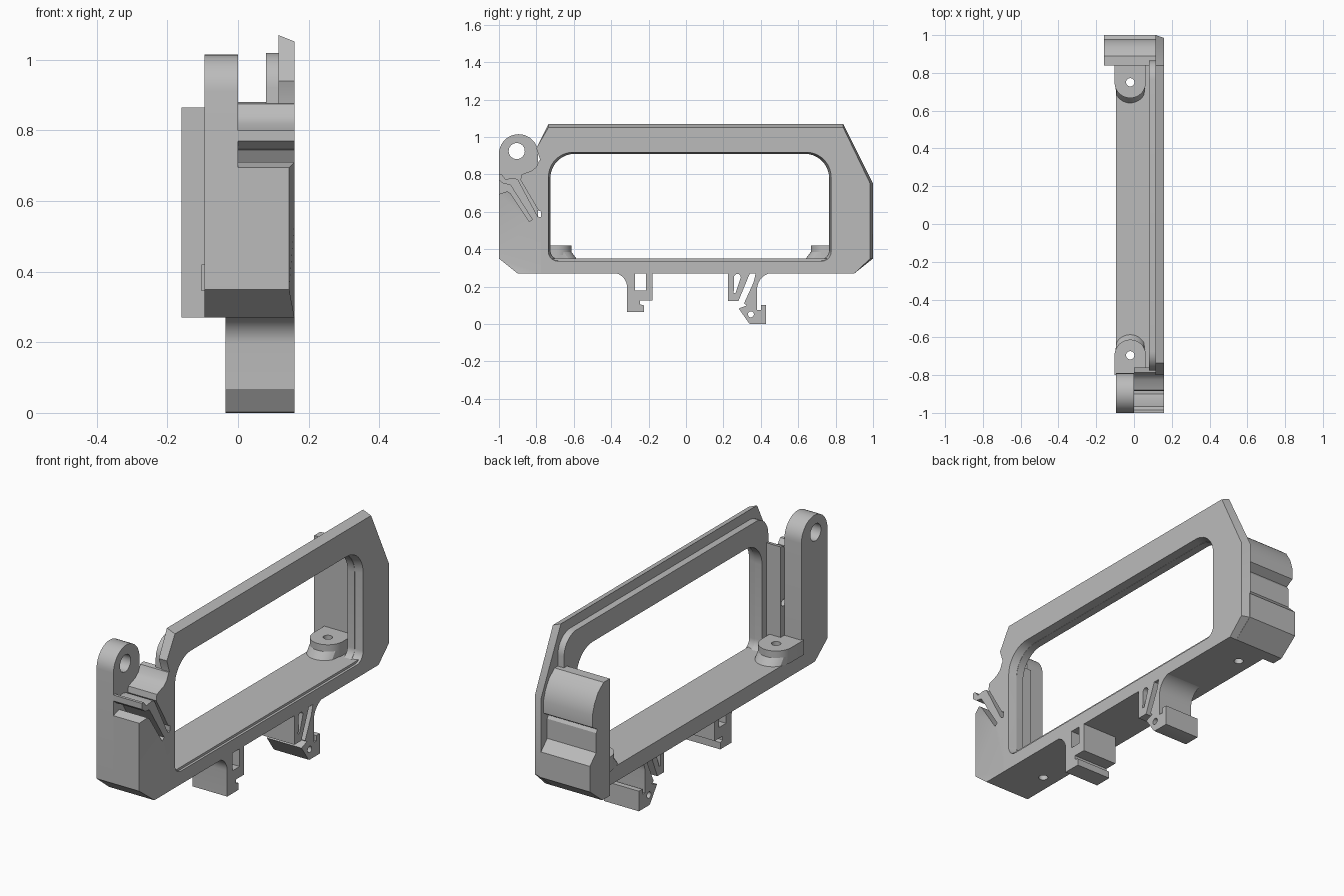
import bpy
from math import sin, cos, pi
from mathutils import Matrix

cube = bpy.data.objects.get("Cube")
if cube:
    bpy.data.objects.remove(cube)

grey = bpy.data.materials.new("plain grey")
grey.use_nodes = True
COLOUR = (0.5, 0.5, 0.5, 1)
grey.diffuse_color = COLOUR
grey.node_tree.nodes["Principled BSDF"].inputs["Base Color"].default_value = COLOUR

# Local (u, v, depth) becomes world (y, z, x)
SIDEWAYS = Matrix(((0, 0, 1, 0), (1, 0, 0, 0), (0, 1, 0, 0), (0, 0, 0, 1)))


def arc(u, v, r, start, end, n=10):
    angles = [(start + (end - start) * i / n) * pi / 180 for i in range(n + 1)]
    return [(u + r * cos(a), v + r * sin(a)) for a in angles]


def circle(u, v, r):
    return arc(u, v, r, 0, 350, 35)


def rounded_rect(u0, u1, v0, v1, low, high):
    return (arc(u0 + low, v0 + low, low, 180, 270) + arc(u1 - low, v0 + low, low, 270, 360)
            + arc(u1 - high, v1 - high, high, 0, 90) + arc(u0 + high, v1 - high, high, 90, 180))


def extrude(name, outlines, d0, d1, upright=False, reshape=None):
    """Extrude an outline with holes along x, or along z when upright."""
    curve = bpy.data.curves.new(name, 'CURVE')
    curve.dimensions = '2D'
    curve.fill_mode = 'BOTH'
    curve.extrude = (d1 - d0) / 2
    for points in outlines:
        spline = curve.splines.new('POLY')
        spline.points.add(len(points) - 1)
        for p, (u, v) in zip(spline.points, points):
            p.co = (u, v, 0, 1)
        spline.use_cyclic_u = True
    obj = bpy.data.objects.new(name, curve)
    bpy.context.collection.objects.link(obj)
    bpy.ops.object.select_all(action='DESELECT')
    obj.select_set(True)
    bpy.context.view_layer.objects.active = obj
    bpy.ops.object.convert(target='MESH')
    obj = bpy.context.view_layer.objects.active
    mesh = obj.data
    shift = Matrix.Translation((0, 0, (d0 + d1) / 2))
    mesh.transform(shift if upright else SIDEWAYS @ shift)
    if reshape:
        for v in mesh.vertices:
            reshape(v.co)
    bpy.ops.object.mode_set(mode='EDIT')
    bpy.ops.mesh.select_all(action='SELECT')
    bpy.ops.mesh.remove_doubles(threshold=0.0002)
    bpy.ops.mesh.normals_make_consistent(inside=False)
    bpy.ops.object.mode_set(mode='OBJECT')
    mesh.materials.clear()
    mesh.materials.append(grey)
    bpy.ops.object.shade_smooth_by_angle(angle=0.5)
    return obj


# Face panel with a window and chamfered outer edges
window = rounded_rect(-0.725, 0.765, 0.345, 0.91, 0.05, 0.13)


def chamfer_panel(co):
    if co.x < 0.159:
        return
    if -0.73 < co.y < 0.77 and 0.34 < co.z < 0.92:
        co.y = 0.02 + (co.y - 0.02) * 1.015
        co.z = 0.63 + (co.z - 0.63) * 1.03
    elif co.z > 1.04:
        co.z -= 0.018
    elif co.y > 0.95:
        co.y -= 0.015


panel = [(-0.775, 0.27), (0.9, 0.27), (1, 0.35), (1, 0.75), (0.84, 1.07),
         (-0.735, 1.07), (-0.8, 0.94), (-0.78, 0.88), (-0.775, 0.6)]
extrude("face_panel", [panel, window], 0.115, 0.16, reshape=chamfer_panel)
rim = rounded_rect(-0.775, 0.865, 0.275, 1.02, 0.02, 0.1)
extrude("window_rim", [rim, window], 0.08, 0.12)

# Floor with screw holes, and the two flared screw bosses
SCREW_X = -0.02
SCREWS = {"front": (-0.695, -0.8, 1), "back": (0.75, 0.85, -1)}
holes = [circle(SCREW_X, y, 0.022) for y, _, _ in SCREWS.values()]
extrude("floor", [[(-0.095, -0.8), (0.15, -0.8), (0.15, 0.85), (-0.095, 0.85)]] + holes,
        0.27, 0.35, upright=True)
for (side, (y, wall, way)), hole in zip(SCREWS.items(), holes):
    def boss(r):
        edge = arc(SCREW_X, y, r, 0, 180 * way, 18)
        return edge + [(SCREW_X - r, wall), (SCREW_X + r, wall)]

    def flare(co, y=y, way=way):
        if co.z < 0.36 and (co.y - y) * way > 0.03:
            co.y += 0.03 * way
    extrude(side + "_screw_boss", [boss(0.083), hole], 0.37, 0.42, upright=True)
    extrude(side + "_boss_foot", [boss(0.083), hole], 0.345, 0.385, upright=True, reshape=flare)

# Hinge lug at the front
lug = [(-1, 0.35), (-0.9, 0.27), (-0.79, 0.27)] + arc(-0.895, 0.91, 0.105, 0, 180, 20)
extrude("hinge_lug", [lug, circle(-0.905, 0.925, 0.043)], -0.095, 0)

# Front block with the spring latch between two slots
def bevel_block(co):
    if co.x > 0.15 and co.y < -0.99 and co.z < 0.72:
        co.x -= 0.015


latch = [(-0.9, 0.27), (-0.76, 0.27), (-0.76, 0.88), (-0.785, 0.875), (-0.8, 0.84),
         (-0.825, 0.82), (-0.88, 0.8), (-0.885, 0.77), (-0.787, 0.605)]
latch += arc(-0.782, 0.588, 0.016, 100, -160)
latch += [(-0.9, 0.775), (-0.925, 0.78), (-0.965, 0.775), (-0.985, 0.8), (-1, 0.8),
          (-1, 0.77), (-0.975, 0.75), (-0.94, 0.745), (-0.822, 0.56), (-0.837, 0.547),
          (-0.94, 0.7), (-0.955, 0.71), (-1, 0.695), (-1, 0.35)]
extrude("front_block_and_latch", [latch], 0, 0.16, reshape=bevel_block)

# Grooved post at the back
post = [(0.84, 0.27), (0.9, 0.27), (1, 0.35), (1, 0.48), (0.95, 0.53), (0.95, 0.63),
        (0.94, 0.645), (0.98, 0.67), (0.98, 0.73), (0.965, 0.78), (0.935, 0.83),
        (0.89, 0.865), (0.84, 0.865)]
extrude("back_post", [post], -0.16, 0.12)

# Fixed rail clip under the floor
fixed = arc(-0.395, 0.195, 0.08, 90, 0) + [
    (-0.315, 0.065), (-0.225, 0.065), (-0.225, 0.1), (-0.245, 0.105), (-0.245, 0.125),
    (-0.18, 0.125), (-0.18, 0.28), (-0.395, 0.28)]
opening = [(-0.272, 0.18), (-0.215, 0.18), (-0.215, 0.27), (-0.272, 0.27)]
extrude("fixed_rail_clip", [fixed, opening], -0.035, 0.16)

# Stop and springy hook of the second rail clip
stop = [(0.225, 0.28), (0.225, 0.122), (0.28, 0.122), (0.345, 0.28)]
drop = arc(0.275, 0.25, 0.018, 0, 180) + [(0.255, 0.165), (0.265, 0.165)]
extrude("clip_stop", [stop, drop], -0.035, 0.16)
hook = [(0.375, 0.28), (0.36, 0.22), (0.31, 0.11), (0.325, 0.1), (0.282, 0.083), (0.338, 0.003),
        (0.345, 0), (0.428, 0), (0.428, 0.102), (0.4, 0.102), (0.4, 0.075), (0.38, 0.075)]
hook += arc(0.47, 0.185, 0.09, 180, 90) + [(0.47, 0.28)]
extrude("spring_hook", [hook, circle(0.347, 0.052, 0.016)], -0.035, 0.16)
